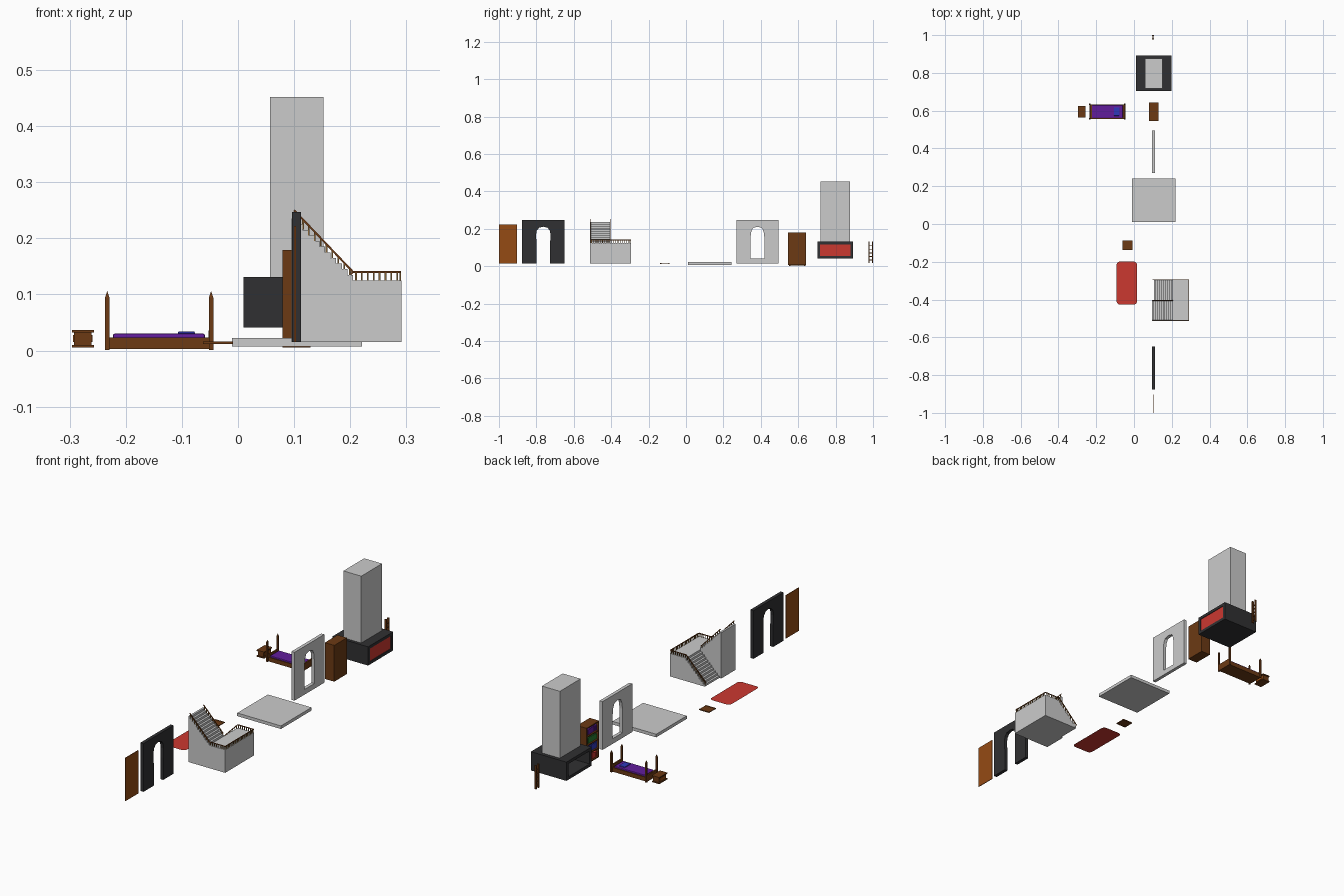
import bpy, bmesh, random
from mathutils import Vector

if "Cube" in bpy.data.objects:
    bpy.data.objects.remove(bpy.data.objects["Cube"])

random.seed(4)


def mat(name, r, g, b):
    m = bpy.data.materials.new(name)
    m.diffuse_color = (r, g, b, 1)
    m.use_nodes = True
    m.node_tree.nodes["Principled BSDF"].inputs["Base Color"].default_value = m.diffuse_color
    return m


WOOD = mat("wood", 0.15, 0.042, 0.007)
LIGHT_WOOD = mat("light_wood", 0.30, 0.07, 0.007)
TAN = mat("tan", 0.24, 0.13, 0.04)
DARK = mat("dark_stone", 0.03, 0.03, 0.032)
RED = mat("red", 0.6, 0.04, 0.03)
PURPLE = mat("purple", 0.12, 0.012, 0.33)
BLUE = mat("blue", 0.03, 0.04, 0.5)
GREEN = mat("green", 0.02, 0.2, 0.03)


def finish(bm, name, material=None):
    bmesh.ops.recalc_face_normals(bm, faces=bm.faces)
    me = bpy.data.meshes.new(name)
    bm.to_mesh(me)
    bm.free()
    ob = bpy.data.objects.new(name, me)
    bpy.context.collection.objects.link(ob)
    if material:
        me.materials.append(material)
    return ob


def add_prism(bm, points, offset):
    f = bm.faces.new([bm.verts.new(p) for p in points])
    r = bmesh.ops.extrude_face_region(bm, geom=[f], use_keep_orig=True)
    bmesh.ops.translate(bm, vec=offset,
                        verts=[v for v in r["geom"] if isinstance(v, bmesh.types.BMVert)])


def add_box(bm, x0, x1, y0, y1, z0, z1):
    add_prism(bm, [(x0, y0, z0), (x1, y0, z0), (x1, y1, z0), (x0, y1, z0)], (0, 0, z1 - z0))


def add_beam(bm, p, q, w):
    # square bar between two points
    p, q = Vector(p), Vector(q)
    rot = (q - p).to_track_quat('Z', 'Y')
    add_prism(bm, [p + rot @ Vector((a * w / 2, b * w / 2, 0))
                   for a, b in ((-1, -1), (1, -1), (1, 1), (-1, 1))], q - p)


def boxes(name, material, *dims):
    bm = bmesh.new()
    for d in dims:
        add_box(bm, *d)
    return finish(bm, name, material)


# Door
boxes("door", LIGHT_WOOD, (0.1, 0.103, -1, -0.903, 0.015, 0.222))


# Arched walls, each from two mirrored halves
def arched_wall(name, material, yc, hw, arch, sill):
    bm = bmesh.new()
    half = [(0, 0.247), (hw, 0.247), (hw, 0.015)]
    half += [(0, 0.015), (0, sill)] if sill else []
    half += arch
    for s in (1, -1):
        add_prism(bm, [(0.096, yc + s * y, z) for y, z in half], (0.016, 0, 0))
    return finish(bm, name, material)


arched_wall("dark_archway", DARK, -0.763, 0.114,
            [(0.036, 0.015), (0.036, 0.12), (0.039, 0.165), (0.035, 0.19), (0.022, 0.206), (0, 0.211)], None)
arched_wall("window_wall", None, 0.382, 0.113,
            [(0.037, 0.04), (0.037, 0.155), (0.033, 0.185), (0.024, 0.205), (0, 0.211)], 0.04)

# Staircase: lower flight, landing, upper flight
N, S = 11, 0.01
up, down = [], []
for i in range(N):
    x = 0.205 - i * S
    up += [(x, 0.125 + i * S), (x, 0.125 + (i + 1) * S)]
    down += [(x, 0.125 - i * S), (x, 0.125 - (i + 1) * S)]
bm = bmesh.new()
add_prism(bm, [(x, -0.513, z) for x, z in [(0.095, 0.015), (0.291, 0.015), (0.291, 0.125)] + up + [(0.095, 0.235)]],
          (0, 0.11, 0))
add_prism(bm, [(x, -0.403, z) for x, z in [(0.291, 0.015), (0.291, 0.125)] + down], (0, 0.11, 0))
finish(bm, "staircase")

# Handrails and balusters
rails = [
    ((0.1, -0.51, 0.25), (0.205, -0.51, 0.14)),
    ((0.1, -0.405, 0.25), (0.205, -0.405, 0.14)),
    ((0.205, -0.51, 0.14), (0.289, -0.51, 0.14)),
    ((0.289, -0.51, 0.14), (0.289, -0.295, 0.14)),
    ((0.289, -0.295, 0.14), (0.205, -0.295, 0.14)),
    ((0.205, -0.295, 0.14), (0.1, -0.295, 0.033)),
]
bm, bal = bmesh.new(), bmesh.new()
for p, q in rails:
    p, q = Vector(p), Vector(q)
    add_beam(bm, p, q, 0.0035)
    n = round((q - p).xy.length / 0.01)
    for i in range(n):
        c = p.lerp(q, (i + 0.5) / n)
        add_beam(bal, c - Vector((0, 0, 0.018)), c, 0.003)
finish(bm, "handrail", WOOD)
finish(bal, "balusters", TAN)

# Rug with rounded corners
bm = bmesh.new()
bm.faces.new([bm.verts.new(p) for p in ((-0.092, -0.427, 0.014), (0.016, -0.427, 0.014),
                                        (0.016, -0.199, 0.014), (-0.092, -0.199, 0.014))])
bmesh.ops.bevel(bm, geom=bm.verts[:], offset=0.018, segments=5, profile=0.5, affect='VERTICES')
finish(bm, "rug", RED)

# Trapdoor and floor slab
boxes("trapdoor", WOOD, (-0.062, -0.009, -0.138, -0.087, 0.0125, 0.0155),
      (-0.062, -0.009, -0.138, -0.132, 0.012, 0.0165), (-0.062, -0.009, -0.093, -0.087, 0.012, 0.0165))
boxes("floor_slab", None, (-0.011, 0.221, 0.01, 0.242, 0.007, 0.022))

# Bookcase, open towards -x
X0, X1, Y0, Y1 = 0.079, 0.129, 0.546, 0.642
levels = [0.005 + 0.0423 * i for i in range(5)]
boxes("bookcase", WOOD, (X1 - 0.004, X1, Y0, Y1, 0.005, 0.178),
      (X0, X1, Y0, Y0 + 0.006, 0.005, 0.178), (X0, X1, Y1 - 0.006, Y1, 0.005, 0.178),
      *[(X0, X1, Y0, Y1, z, z + 0.005) for z in levels])
for k, (z, m) in enumerate(zip(levels, (RED, BLUE, GREEN, PURPLE))):
    bm, y = bmesh.new(), Y0 + 0.008
    while y < Y1 - 0.018:
        w = random.uniform(0.007, 0.011)
        add_box(bm, X0 + 0.007, X1 - 0.006, y, y + w, z + 0.005, z + random.uniform(0.028, 0.036))
        y += w + 0.001
    finish(bm, f"books_row_{k + 1}", m)

# Fireplace: dark surround, red firebox, chimney
A, B, Z0, Z1, t = 0.703, 0.893, 0.041, 0.131, 0.014
boxes("fireplace_surround", DARK, (0.01, 0.199, A, B, Z0, Z0 + t), (0.01, 0.199, A, B, Z1 - t, Z1),
      (0.01, 0.199, A, A + t, Z0 + t, Z1 - t), (0.01, 0.199, B - t, B, Z0 + t, Z1 - t))
boxes("firebox_back", RED, (0.192, 0.196, A + t, B - t, Z0 + t, Z1 - t))
boxes("chimney", None, (0.057, 0.152, 0.718, 0.876, Z1, 0.452))

# Ladder
boxes("ladder", WOOD, (0.096, 0.106, 0.976, 0.981, 0.018, 0.132), (0.096, 0.106, 0.995, 1.0, 0.018, 0.132),
      *[(0.099, 0.103, 0.98, 0.996, 0.031 + 0.019 * i, 0.035 + 0.019 * i) for i in range(5)])

# Bed frame, pointed posts, mattress and pillow
boxes("bed_frame", WOOD, (-0.233, -0.048, 0.557, 0.633, 0.003, 0.023),
      (-0.236, -0.229, 0.56, 0.63, 0.003, 0.033), (-0.053, -0.046, 0.56, 0.63, 0.003, 0.036))
bm = bmesh.new()
for x in (-0.233, -0.048):
    for y in (0.556, 0.634):
        add_beam(bm, (x, y, 0.001), (x, y, 0.094), 0.008)
        for z, up_ in ((0.094, 1),):
            ring = [bm.verts.new((x + a * 0.004, y + b * 0.004, z)) for a, b in ((-1, -1), (1, -1), (1, 1), (-1, 1))]
            tip = bm.verts.new((x, y, 0.106))
            for i in range(4):
                bm.faces.new((ring[i], ring[(i + 1) % 4], tip))
finish(bm, "bed_posts", WOOD)


def soft_box(name, material, dims, r):
    bm = bmesh.new()
    add_box(bm, *dims)
    top = [e for e in bm.edges if any(v.co.z > dims[4] + 1e-4 for v in e.verts)]
    bmesh.ops.bevel(bm, geom=top, offset=r, segments=2, profile=0.5, affect='EDGES')
    finish(bm, name, material)


soft_box("mattress", PURPLE, (-0.223, -0.059, 0.561, 0.629, 0.02, 0.030), 0.003)
soft_box("pillow", BLUE, (-0.107, -0.077, 0.573, 0.617, 0.029, 0.034), 0.002)

# Nightstand
boxes("nightstand", WOOD, (-0.296, -0.257, 0.564, 0.626, 0.032, 0.037), (-0.292, -0.261, 0.568, 0.622, 0.01, 0.032),
      (-0.296, -0.257, 0.564, 0.626, 0.005, 0.01))
boxes("nightstand_drawer", LIGHT_WOOD, (-0.294, -0.259, 0.573, 0.617, 0.015, 0.028))
